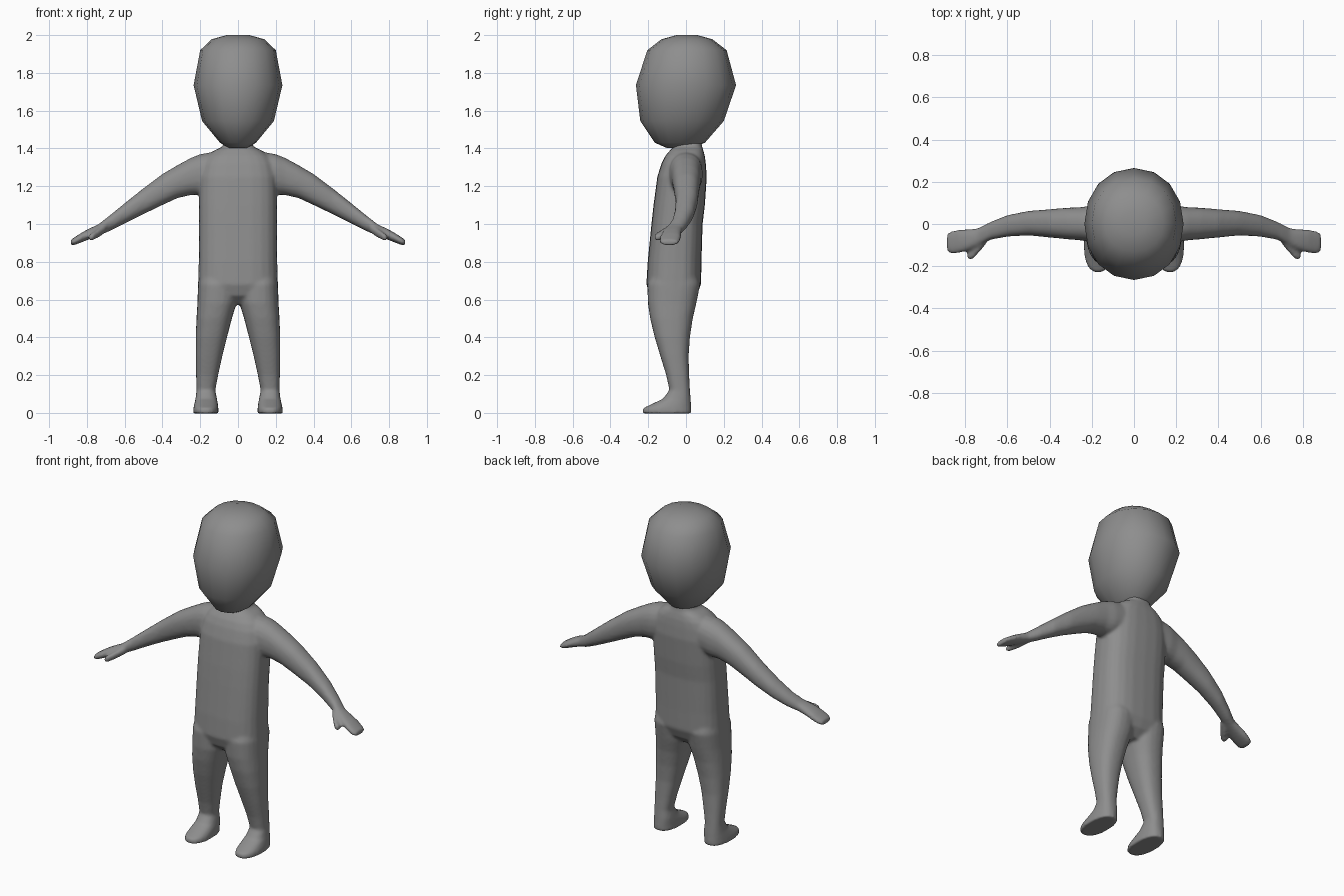
import bpy, bmesh, math

grey = bpy.data.materials.new("plain grey")
grey.diffuse_color = (0.27, 0.27, 0.27, 1)


def loft(bm, rings, axis="z", sides=24, power=2.0, mirror=1):
    """Skin rings (position, a0, a1, b0, b1); axis z: a=x b=y, axis x: a=y b=z."""
    rows = []
    for p, a0, a1, b0, b1 in rings:
        row = []
        for i in range(sides):
            t = 2 * math.pi * i / sides
            c, s = math.cos(t), math.sin(t)
            a = (a0 + a1) / 2 + (a1 - a0) / 2 * math.copysign(abs(c) ** (2 / power), c)
            b = (b0 + b1) / 2 + (b1 - b0) / 2 * math.copysign(abs(s) ** (2 / power), s)
            co = (a, b, p) if axis == "z" else (p, a, b)
            row.append(bm.verts.new((co[0] * mirror, co[1], co[2])))
        rows.append(row)
    faces = [bm.faces.new(rows[0]), bm.faces.new(rows[-1])]
    for lo, hi in zip(rows, rows[1:]):
        for i in range(sides):
            j = (i + 1) % sides
            faces.append(bm.faces.new((lo[i], lo[j], hi[j], hi[i])))
    bmesh.ops.recalc_face_normals(bm, faces=faces)


def make(name, bm):
    mesh = bpy.data.meshes.new(name)
    bm.to_mesh(mesh)
    bm.free()
    mesh.materials.append(grey)
    mesh.shade_smooth()
    obj = bpy.data.objects.new(name, mesh)
    bpy.context.collection.objects.link(obj)
    return obj


# Head: coarse egg, narrower at the chin
bm = bmesh.new()
loft(bm, [(z, -w, w, y0, y1) for z, w, y0, y1 in (
    (1.402, 0.05, -0.10, 0.03), (1.43, 0.095, -0.165, 0.10),
    (1.545, 0.19, -0.242, 0.20), (1.735, 0.235, -0.265, 0.265),
    (1.92, 0.20, -0.205, 0.215), (1.978, 0.14, -0.13, 0.14),
    (2.0, 0.06, -0.05, 0.06))], sides=16, power=2.1)
make("head", bm)

# Torso and neck
bm = bmesh.new()
loft(bm, [(z, -w, w, y0, y1) for z, w, y0, y1 in (
    (0.575, 0.14, -0.14, 0.01), (0.62, 0.19, -0.19, 0.055),
    (0.68, 0.212, -0.21, 0.08), (0.80, 0.208, -0.203, 0.082),
    (1.00, 0.207, -0.183, 0.088), (1.10, 0.207, -0.172, 0.10),
    (1.25, 0.205, -0.152, 0.11), (1.32, 0.19, -0.13, 0.105),
    (1.36, 0.165, -0.11, 0.10), (1.39, 0.125, -0.085, 0.092),
    (1.41, 0.08, -0.065, 0.085), (1.45, 0.065, -0.06, 0.08))], power=2.7)

for side in (1, -1):
    # Leg and foot
    loft(bm, [
        (-0.003, 0.102, 0.238, -0.230, 0.028), (0.025, 0.104, 0.236, -0.228, 0.028),
        (0.045, 0.106, 0.232, -0.185, 0.027), (0.075, 0.111, 0.225, -0.122, 0.025),
        (0.12, 0.12, 0.22, -0.088, 0.021), (0.20, 0.105, 0.222, -0.105, 0.017),
        (0.30, 0.083, 0.224, -0.136, 0.014), (0.40, 0.058, 0.224, -0.166, 0.021),
        (0.50, 0.032, 0.220, -0.190, 0.036), (0.58, 0.008, 0.215, -0.202, 0.055),
        (0.68, 0.0, 0.212, -0.205, 0.075), (0.76, 0.02, 0.20, -0.17, 0.05),
    ], power=2.4, mirror=side)
    # Arm and hand
    loft(bm, [
        (0.08, -0.09, 0.09, 1.18, 1.39), (0.20, -0.088, 0.088, 1.155, 1.37),
        (0.25, -0.078, 0.08, 1.153, 1.35), (0.32, -0.072, 0.077, 1.137, 1.312),
        (0.40, -0.064, 0.07, 1.10, 1.265), (0.50, -0.054, 0.062, 1.052, 1.19),
        (0.60, -0.06, 0.042, 1.002, 1.11), (0.68, -0.075, 0.010, 0.962, 1.045),
        (0.74, -0.105, -0.02, 0.938, 0.998), (0.79, -0.128, -0.026, 0.918, 0.975),
        (0.83, -0.138, -0.026, 0.902, 0.953), (0.865, -0.142, -0.034, 0.889, 0.930),
        (0.886, -0.130, -0.046, 0.887, 0.916),
    ], axis="x", sides=20, power=2.3, mirror=side)
    # Thumb
    loft(bm, [
        (0.70, -0.095, -0.045, 0.955, 1.0), (0.735, -0.136, -0.075, 0.930, 0.980),
        (0.765, -0.168, -0.115, 0.914, 0.958), (0.79, -0.172, -0.137, 0.909, 0.942),
    ], axis="x", sides=12, mirror=side)

# Fuse the parts into one soft skin
body = make("body", bm)
fuse = body.modifiers.new("fuse", "REMESH")
fuse.mode = "VOXEL"
fuse.voxel_size = 0.009
fuse.use_smooth_shade = True
soften = body.modifiers.new("soften", "SMOOTH")
soften.factor = 0.5
soften.iterations = 6
